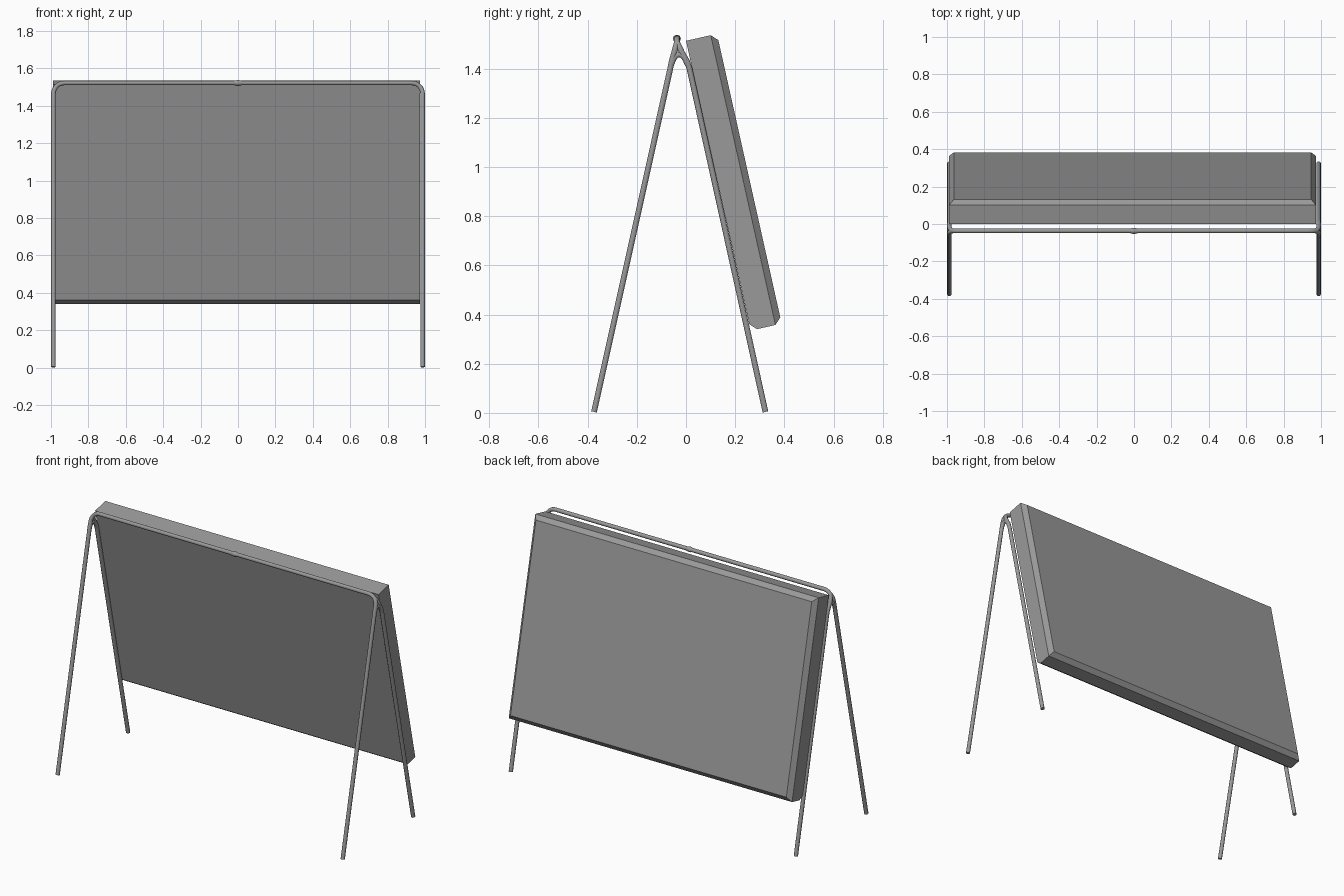
import bpy, bmesh, math
from mathutils import Vector

if "Cube" in bpy.data.objects:
    bpy.data.objects.remove(bpy.data.objects["Cube"])

R = 0.0122            # tube radius
LX = 0.987            # leg x position
TOP = Vector((0, -0.037, 1.522))   # top bar centre

grey = bpy.data.materials.new("dark_grey")
grey.diffuse_color = (0.32, 0.32, 0.32, 1)
grey.use_nodes = True
grey.node_tree.nodes["Principled BSDF"].inputs["Base Color"].default_value = grey.diffuse_color


def tube(name, pts, r=R, radii=None):
    """Round tube through the points, converted to a smooth mesh."""
    cu = bpy.data.curves.new(name, 'CURVE')
    cu.dimensions = '3D'
    cu.bevel_depth = r
    cu.bevel_resolution = 3
    cu.use_fill_caps = True
    sp = cu.splines.new('POLY')
    sp.points.add(len(pts) - 1)
    for i, (p, co) in enumerate(zip(sp.points, pts)):
        p.co = (*co, 1)
        p.radius = radii[i] if radii else 1
    cu.materials.append(grey)
    ob = bpy.data.objects.new(name, cu)
    bpy.context.collection.objects.link(ob)
    bpy.ops.object.select_all(action='DESELECT')
    bpy.context.view_layer.objects.active = ob
    ob.select_set(True)
    bpy.ops.object.convert(target='MESH')
    bpy.ops.object.shade_smooth_by_angle(angle=math.radians(40))
    return ob


def corner_path(foot_y, knee):
    """Half of a bent frame: foot, knee points, rounded top corner."""
    pts = [(LX, foot_y, 0.004)] + [(LX, y, z) for y, z in knee]
    rad = 0.058
    ylow = knee[-1][0]
    for i in range(9):
        a = math.radians(90 * i / 8)
        y = ylow + (TOP.y - ylow) * min(1, (i + 1) / 5)
        pts.append((LX - rad + rad * math.cos(a), y, TOP.z - rad + rad * math.sin(a)))
    return pts


# front frame: two legs joined by the top bar
half = corner_path(-0.374, [(-0.064, 1.4), (-0.058, 1.43), (-0.051, 1.455)])
tube("front_frame", half + [(-x, y, z) for x, y, z in reversed(half)])

# back legs bending into the same top corners, with a welded arch at the apex
half = corner_path(0.323, [(0.014, 1.4), (0.004, 1.43), (-0.011, 1.455)])
arch = [(-0.060, 1.415), (-0.050, 1.440), (-0.040, 1.453), (-0.028, 1.457),
        (-0.016, 1.453), (-0.005, 1.440), (0.007, 1.415)]
for s, side in ((1, "right"), (-1, "left")):
    tube("back_leg_" + side, [(s * x, y, z) for x, y, z in half])
    tube("apex_arch_" + side, [(s * LX, y, z) for y, z in arch], 0.0115)

# swelling at the middle of the top bar
tube("bar_joint", [TOP + Vector((x, 0, 0)) for x in (-0.022, -0.006, 0.006, 0.022)],
     0.016, (0.74, 1, 1, 0.74))

# leaning panel: stacked rectangular rings through its depth
HW, CX, L, C = 0.981, -0.008, 1.207, 0.026
down = Vector((0, 0.218, -0.976))
out = Vector((0, 0.976, 0.218))
origin = Vector((CX, 0.0, 1.513))
rings = [  # depth, half width, top, bottom
    (0.0, HW, 0, L - C),
    (C, HW, 0, L),
    (0.103, HW, 0, L),
    (0.129, HW - C, C, L - C),
]
bm = bmesh.new()
loops = []
for w, h, t, b in rings:
    loops.append([bm.verts.new(origin + out * w + down * v + Vector((u, 0, 0)))
                  for u, v in ((-h, t), (h, t), (h, b), (-h, b))])
bm.faces.new(loops[0])
bm.faces.new(loops[-1])
for a, b in zip(loops, loops[1:]):
    for i in range(4):
        j = (i + 1) % 4
        bm.faces.new((a[i], a[j], b[j], b[i]))
bmesh.ops.recalc_face_normals(bm, faces=bm.faces)
me = bpy.data.meshes.new("panel")
bm.to_mesh(me)
bm.free()
me.materials.append(grey)
bpy.context.collection.objects.link(bpy.data.objects.new("panel", me))
